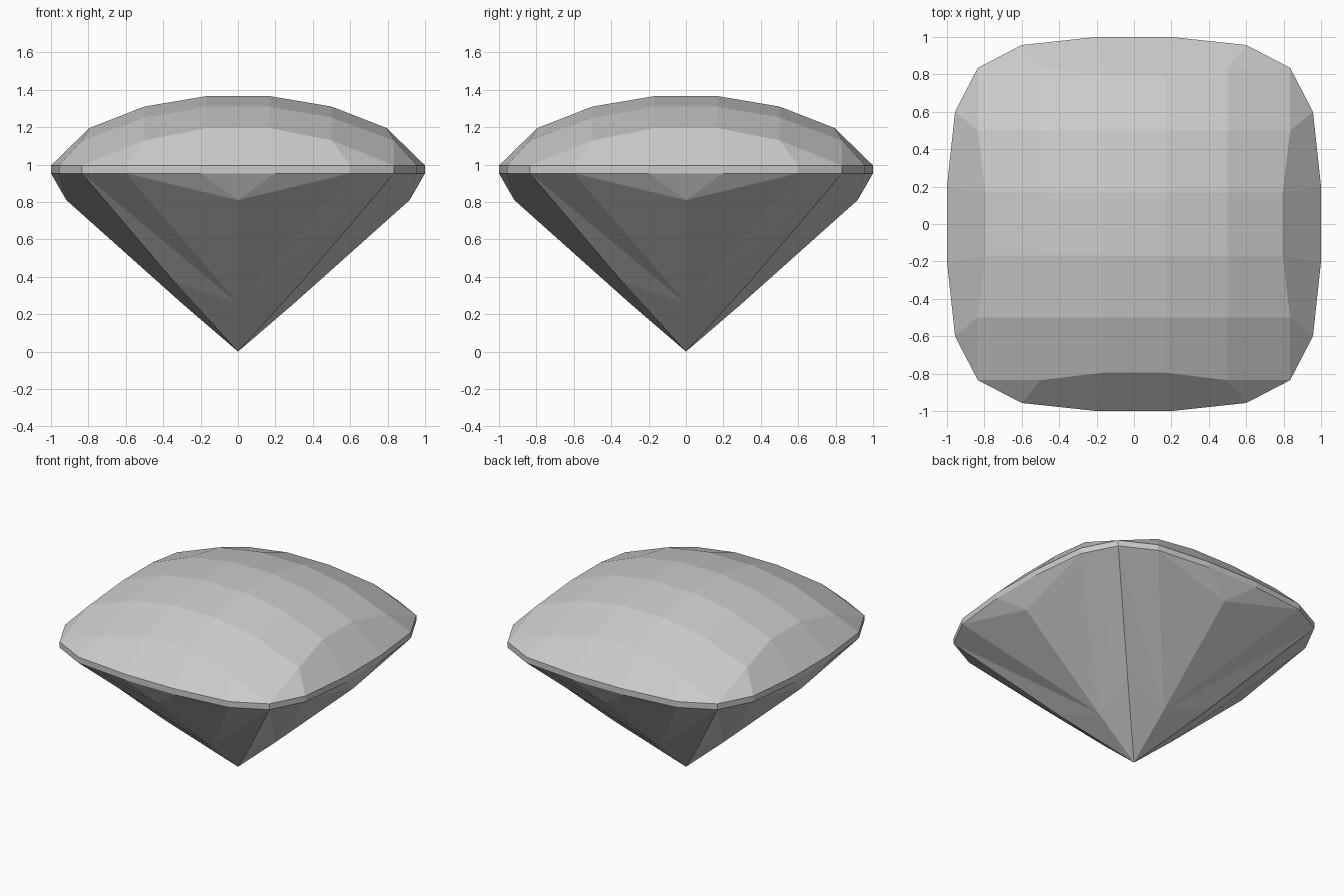
import bpy, bmesh
from mathutils import Matrix, Vector

cube = bpy.data.objects.get("Cube")
if cube:
    bpy.data.objects.remove(cube, do_unlink=True)

GIRDLE_TOP, GIRDLE_BOTTOM = 0.995, 0.953
bm = bmesh.new()


def face(*points):
    bm.faces.new([bm.verts.new(p) for p in points])


def quarter_turns():
    return [Matrix.Rotation(k * 1.5707963268, 3, "Z") for k in range(4)]


# Cushion outline along the front side, corner to corner
SIDE = [(-.835, -.835), (-.6, -.957), (-.2, -1), (.2, -1), (.6, -.957), (.835, -.835)]
top = [Vector((x, y, GIRDLE_TOP)) for x, y in SIDE]
low = [Vector((x, y, GIRDLE_BOTTOM)) for x, y in SIDE]

# Domed crown: six by six lattice whose corners meet the girdle
STEPS = [.168, .5, .835]
HEIGHTS = {(0, 0): 1.366, (0, 1): 1.31, (0, 2): 1.195,
           (1, 1): 1.255, (1, 2): 1.129, (2, 2): GIRDLE_TOP}


def crown_point(i, j):
    a, b = (int(abs(n - 2.5)) for n in (i, j))
    x = .795 if (a, b) == (2, 0) else STEPS[a]
    y = .795 if (a, b) == (0, 2) else STEPS[b]
    return Vector((x if i > 2 else -x, y if j > 2 else -y, HEIGHTS[min(a, b), max(a, b)]))


for i in range(5):
    for j in range(5):
        face(crown_point(i, j), crown_point(i + 1, j),
             crown_point(i + 1, j + 1), crown_point(i, j + 1))

# Pavilion landmarks: tip, upper break, lower break, corner breaks
tip = Vector((0, 0, 0))
upper = Vector((0, -.918, .81))
lower = Vector((0, -.3, .258))
corners = [Vector((-.342, -.342, .374)), Vector((.342, -.342, .374))]

for turn in quarter_turns():
    def turned(*points):
        face(*[turn @ p for p in points])

    for i in range(5):
        # Sloping rim facets, triangular next to the corners
        a, b = crown_point(i, 0), crown_point(i + 1, 0)
        if i == 0:
            turned(top[0], top[1], b)
        elif i == 4:
            turned(top[4], top[5], a)
        else:
            turned(top[i], top[i + 1], b, a)
        # Girdle band
        turned(low[i], low[i + 1], top[i + 1], top[i])
    # Pavilion facets
    for i in (1, 2, 3):
        turned(upper, low[i + 1], low[i])
    turned(lower, upper, low[1])
    turned(lower, low[4], upper)
    turned(lower, low[1], low[0])
    turned(lower, low[0], corners[0])
    turned(lower, low[5], low[4])
    turned(lower, corners[1], low[5])
    turned(tip, lower, corners[0])
    turned(tip, corners[1], lower)

bmesh.ops.remove_doubles(bm, verts=bm.verts, dist=.0005)
bmesh.ops.recalc_face_normals(bm, faces=bm.faces)

mesh = bpy.data.meshes.new("cushion_gem")
bm.to_mesh(mesh)
bm.free()
gem = bpy.data.objects.new("cushion_gem", mesh)
bpy.context.collection.objects.link(gem)

# Pale grey stone
stone = bpy.data.materials.new("pale_grey")
stone.use_nodes = True
colour = (.6, .6, .6, 1)
stone.diffuse_color = colour
stone.node_tree.nodes["Principled BSDF"].inputs["Base Color"].default_value = colour
mesh.materials.append(stone)
